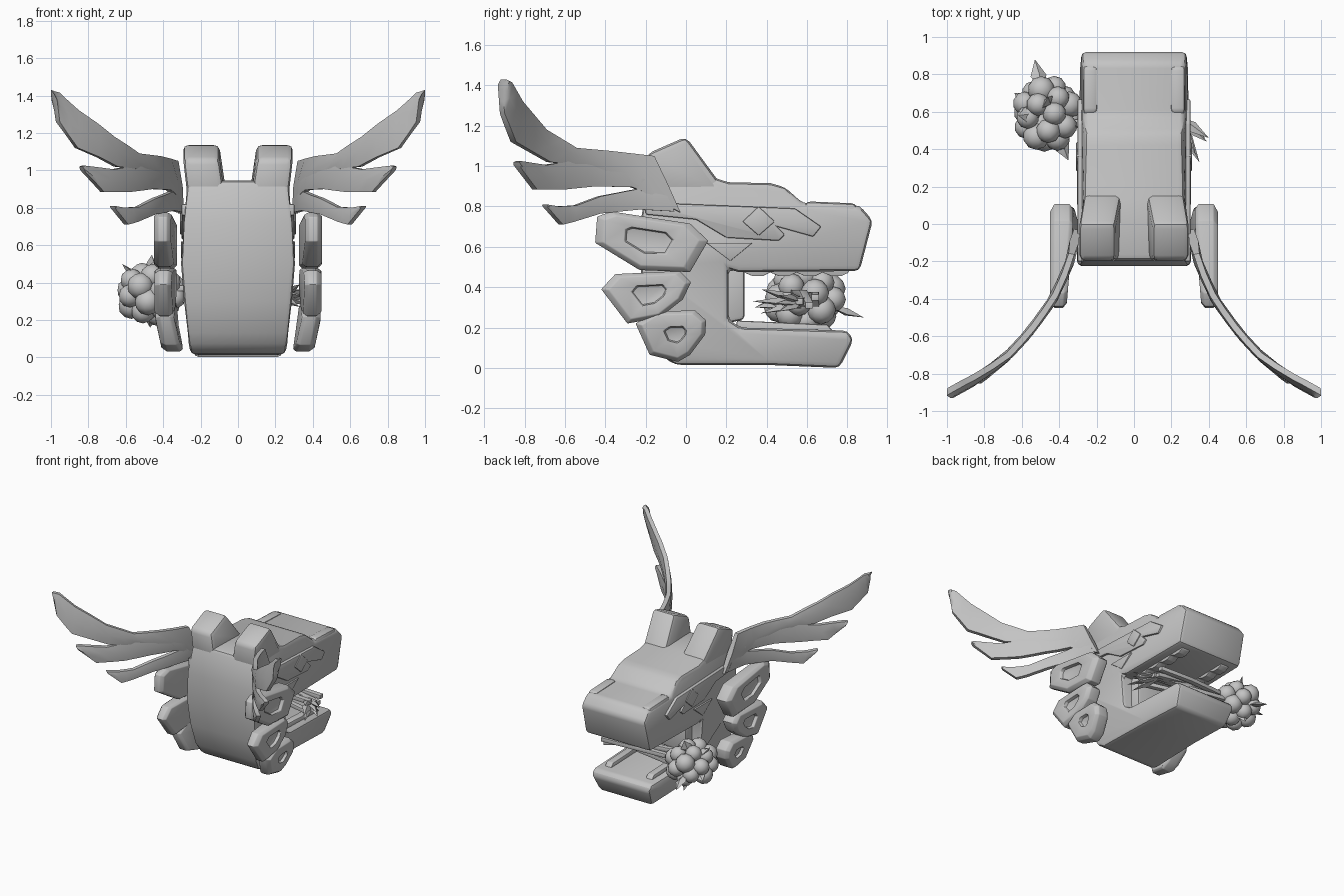
import bpy, bmesh, math, random
from mathutils import Vector, Matrix

if "Cube" in bpy.data.objects:
    bpy.data.objects.remove(bpy.data.objects["Cube"])

random.seed(4)
stone = bpy.data.materials.new("stone_grey")
stone.diffuse_color = (0.55, 0.55, 0.55, 1)
stone.use_nodes = True
stone.node_tree.nodes["Principled BSDF"].inputs["Base Color"].default_value = stone.diffuse_color


def lerp_table(table, v):
    """Piecewise linear lookup in (key, value) pairs with rising keys."""
    if v <= table[0][0]:
        return table[0][1]
    for (a, p), (b, q) in zip(table, table[1:]):
        if v <= b:
            return p + (q - p) * (v - a) / (b - a)
    return table[-1][1]


def finish(name, bm, bevel=0.0, mirror=False, angle=35, segments=2):
    bmesh.ops.recalc_face_normals(bm, faces=bm.faces)
    if bevel:
        sharp = [e for e in bm.edges if len(e.link_faces) == 2 and e.calc_face_angle(0) > 0.4]
        bmesh.ops.bevel(bm, geom=sharp, offset=bevel, segments=segments, profile=0.5,
                        affect='EDGES', clamp_overlap=True)
    me = bpy.data.meshes.new(name)
    bm.to_mesh(me)
    bm.free()
    me.materials.append(stone)
    ob = bpy.data.objects.new(name, me)
    bpy.context.collection.objects.link(ob)
    bpy.ops.object.select_all(action='DESELECT')
    ob.select_set(True)
    bpy.context.view_layer.objects.active = ob
    bpy.ops.object.shade_smooth_by_angle(angle=math.radians(angle))
    if mirror:
        ob.modifiers.new("mirror", 'MIRROR').use_mirror_merge = False
    return ob


def loft(bm, rings):
    """Skin a list of equal-length point rings and cap both ends."""
    vs = [[bm.verts.new(p) for p in r] for r in rings]
    n = len(vs[0])
    for a, b in zip(vs, vs[1:]):
        for i in range(n):
            j = (i + 1) % n
            bm.faces.new((a[i], a[j], b[j], b[i]))
    bm.faces.new(vs[0][::-1])
    bm.faces.new(vs[-1])


def prism(name, pts, x0, x1, bevel=0.02, mirror=False):
    """Side profile (y, z) pushed from x0 to x1; x may be a function of y and z."""
    f = lambda x, y, z: x(y, z) if callable(x) else x
    bm = bmesh.new()
    loft(bm, [[(f(x, y, z), y, z) for y, z in pts] for x in (x0, x1)])
    return finish(name, bm, bevel, mirror)


# Head: one open-mouthed side profile, half width varies with height and toward the snout
WIDTH = [(0, .25), (.1, .272), (.25, .285), (.6, .313), (.8, .293), (.95, .268)]
half = lambda y, z: lerp_table(WIDTH, z) - lerp_table([(.0, 0), (.5, .016)], y)
head = [(-.05, .015), (.4, .015), (.76, 0), (.83, .14), (.80, .185), (.27, .20), (.21, .24),
        (.21, .49), (.26, .475), (.86, .48), (.925, .73), (.86, .805), (.58, .815),
        (.49, .895), (.42, .915), (.21, .92), (.13, .945), (-.19, .945),
        (-.225, .72), (-.225, .5), (-.205, .3), (-.16, .13), (-.11, .05)]
prism("head", head, lambda y, z: -half(y, z), half, 0.03)

# Crest horns on top of the skull
crest = [(-.195, .86), (-.195, 1.06), (0, 1.145), (.15, .94), (.2, .86)]
prism("crest_horn", crest, lambda y, z: .07 + .03 * (z > .95),
      lambda y, z: .27 + .025 * (z > .95), 0.03, True)

# Brow plate, eye, cheek mark and snout ridge on each side
prism("brow_plate", [(-.2, .76), (.05, .735), (.2, .645), (.46, .63), (.49, .66), (.45, .70),
                     (.63, .65), (.67, .70), (.54, .79), (-.2, .82)], .24, .302, 0.008, True)
prism("eye", [(.28, .725), (.36, .655), (.44, .725), (.36, .80)], .25, .31, 0.006, True)
prism("cheek_mark", [(.10, .62), (.22, .53), (.33, .62)], .25, .306, 0.004, True)
prism("snout_ridge", [(.52, .72), (.60, .825), (.84, .815), (.87, .72)], .195, .274, 0.02, True)

# Mouth: throat wall, gum rails with rounded teeth
prism("throat", [(.1, .2), (.29, .24), (.29, .5), (.1, .52)], -.2, .2, 0.02)
teeth = [(.28, .52)]
for i in range(4):
    y = .29 + .13 * i
    teeth += [(y, .472), (y + .04, .455), (y + .09, .455), (y + .125, .472)]
teeth.append((.83, .52))
prism("upper_gum", teeth, .15, .22, 0.006, True)
prism("lower_gum", [(.25, .17), (.25, .235), (.70, .215), (.74, .17)], .15, .21, 0.01, True)

# Gill plates: three faceted plates with a sunken centre on each side
gills = {
    "upper_gill_plate": [(-.44, .75), (-.37, .775), (.02, .715), (.11, .63), (.02, .475),
                         (-.23, .485), (-.45, .62)],
    "middle_gill_plate": [(-.42, .39), (-.35, .465), (-.03, .48), (.025, .425), (-.015, .34),
                          (-.13, .25), (-.29, .22)],
    "lower_gill_plate": [(-.25, .22), (-.155, .28), (.045, .285), (.1, .235), (.095, .165),
                         (.02, .065), (-.04, .03), (-.18, .065)]}
for k, (name, pts) in enumerate(gills.items()):
    cy = sum(p[0] for p in pts) / len(pts)
    cz = sum(p[1] for p in pts) / len(pts)
    out, hole = .45 - .004 * k, (.44, .40, .32)[k]
    bm = bmesh.new()
    rings = []
    for x, s in ((.325, .9), (.345, 1), (out - .025, 1), (out, .85), (out, hole),
                 (out - .025, hole - .03)):
        ring = []
        for y, z in pts:
            py, pz = cy + (y - cy) * s, cz + (z - cz) * s
            lean = .08 * max(-py, 0) if x < .35 else 0
            ring.append((x + lean - .22 * max(.2 - pz, 0), py, pz))
        rings.append(ring)
    loft(bm, rings)
    finish(name, bm, 0.005, True, 30)

# Wings: three feathers, (upper edge, lower edge) stations bent along a plan curve
PLAN = [(-.92, .98), (-.905, .955), (-.85, .855), (-.82, .81), (-.72, .69), (-.58, .56),
        (-.40, .43), (-.21, .345), (-.03, .305), (.05, .29)]
feathers = {
    "upper_feather": [(-.16, 1.05, -.03, .77), (-.38, 1.075, -.25, .89), (-.55, 1.09, -.5, 1.0),
                      (-.70, 1.18, -.68, 1.02), (-.82, 1.32, -.855, 1.12),
                      (-.875, 1.415, -.91, 1.26), (-.905, 1.43, -.92, 1.38)],
    "middle_feather": [(-.22, 1.0, -.18, .86), (-.32, 1.03, -.27, .895), (-.55, 1.03, -.45, .90),
                       (-.7, 1.005, -.6, .885), (-.83, 1.025, -.75, .885),
                       (-.84, 1.02, -.83, .99)],
    "lower_feather": [(-.12, .90, -.06, .775), (-.25, .885, -.23, .785), (-.43, .85, -.43, .765),
                      (-.55, .805, -.56, .725), (-.64, .80, -.62, .71), (-.70, .81, -.695, .795)]}
for k, (name, st) in enumerate(feathers.items()):
    fine = []
    for a, b in zip(st, st[1:]):
        fine += [[p + (q - p) * t for p, q in zip(a, b)] for t in (0, .5)]
    fine.append(st[-1])
    bm = bmesh.new()
    rings = []
    for uy, uz, ly, lz in fine:
        my, mz = (uy + ly) / 2, (uz + lz) / 2
        tip_lift = .06 * min(max((uz - 1.2) / .15, 0), 1)   # upper edge flares outward
        edge = [(uy, uz, .016, tip_lift), (my, mz, .025 - .002 * k, tip_lift / 2),
                (ly, lz, .016, 0)]
        ring = []
        for side, order in ((1, (0, 1, 2)), (-1, (2, 1, 0))):
            for i in order:
                y, z, t, dx = edge[i]
                slope = (lerp_table(PLAN, y + .04) - lerp_table(PLAN, y - .04)) / .08
                n = Vector((1, -slope)).normalized() * t * side
                ring.append((min(lerp_table(PLAN, y) + n.x + dx, 1), y + n.y, z))
        rings.append(ring)
    loft(bm, rings)
    finish(name, bm, 0, True, 40)


def leaf(bm, base, tip, width):
    """Pointed four-sided leaf from base to tip."""
    a, b = Vector(base), Vector(tip)
    d = (b - a).normalized()
    u = d.cross(Vector((.3, .2, 1))).normalized()
    v = d.cross(u)
    m = a.lerp(b, .5)
    ends = bm.verts.new(a), bm.verts.new(b)
    ring = [bm.verts.new(m + o) for o in (u * width, v * .02, -u * width, -v * .02)]
    for e in ends:
        for i in range(4):
            bm.faces.new((e, ring[i], ring[(i + 1) % 4]))


# Berry cluster at the left of the mouth
centre = Vector((-.465, .59, .345))
bm = bmesh.new()
count = 22
for i in range(count):
    h = 1 - 2 * (i + .5) / count
    a = i * 2.39996
    r = math.sqrt(1 - h * h)
    d = Vector((r * math.cos(a) * .13, r * math.sin(a) * .145, h * .115))
    bmesh.ops.create_icosphere(bm, subdivisions=2, radius=random.uniform(.06, .074),
                               matrix=Matrix.Translation(centre + d))
finish("berries", bm, angle=50)

# Pointed leaves around the berries
bm = bmesh.new()
for tip in ((-.53, .88, .25), (-.62, .58, .50), (-.35, .34, .30), (-.46, .68, .55),
            (-.47, .70, .16), (-.64, .70, .28)):
    t = Vector(tip)
    leaf(bm, centre.lerp(t, .4), t, .045)
finish("berry_leaves", bm, angle=30)

# Bundle of twigs held across the mouth
bm = bmesh.new()
for y0, y1, z0, z1 in ((.58, .56, .34, .33), (.65, .50, .32, .36), (.53, .61, .37, .31),
                       (.56, .46, .31, .30), (.62, .64, .36, .35)):
    loft(bm, [[(x, y + a, z + b) for a, b in ((-.02, -.016), (.02, -.016), (.02, .016), (-.02, .016))]
              for x, y, z in ((-.38, y0, z0), (0, (y0 + y1) / 2 + .01, z0), (.29, y1, z1))])
finish("twigs", bm, 0.004)

# Leaf spray at the right end of the twigs
bm = bmesh.new()
for tip in ((.40, .46, .36), (.35, .33, .33), (.33, .37, .27), (.33, .37, .39),
            (.38, .46, .28), (.39, .44, .32)):
    leaf(bm, (.22, .58, .33), tip, .032)
finish("leaf_spray", bm, angle=30)
